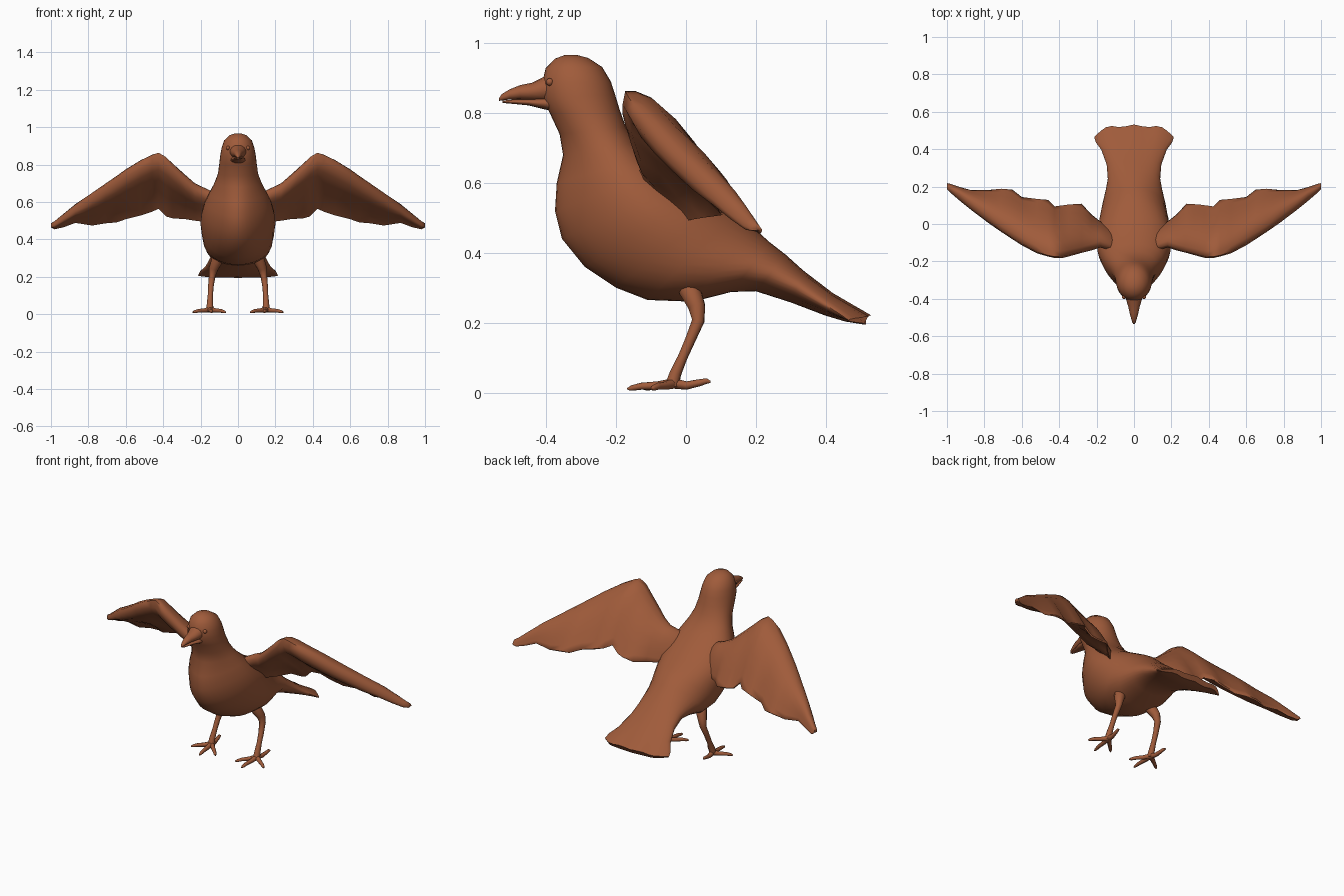
import bpy, bmesh
from math import sin, cos, pi
from mathutils import Vector

mat = bpy.data.materials.new("brown")
mat.diffuse_color = (0.35, 0.105, 0.043, 1)


def loft(name, rings, mirror=False, angle=60):
    """Skin a list of equal-length point rings and cap both ends."""
    bm = bmesh.new()
    rows = [[bm.verts.new(p) for p in r] for r in rings]
    n = len(rows[0])
    for a, b in zip(rows, rows[1:]):
        for i in range(n):
            j = (i + 1) % n
            bm.faces.new((a[i], a[j], b[j], b[i]))
    bm.faces.new(rows[0])
    bm.faces.new(rows[-1])
    bmesh.ops.recalc_face_normals(bm, faces=bm.faces)
    me = bpy.data.meshes.new(name)
    bm.to_mesh(me)
    bm.free()
    ob = bpy.data.objects.new(name, me)
    bpy.context.collection.objects.link(ob)
    finish(ob, mirror, angle)
    return ob


def finish(ob, mirror, angle=60):
    ob.data.materials.append(mat)
    bpy.ops.object.select_all(action='DESELECT')
    ob.select_set(True)
    bpy.context.view_layer.objects.active = ob
    bpy.ops.object.shade_smooth_by_angle(angle=angle * pi / 180)
    if mirror:
        ob.modifiers.new("mirror", 'MIRROR')


def oval(py, pz, qy, qz, w, egg=0, bow=0, n=32):
    """Ring between a lower/front point P and an upper/back point Q.
    egg narrows the front; bow curves and scallops the tail end."""
    pts = []
    for i in range(n):
        a = 2 * pi * i / n
        t = (1 - cos(a)) / 2
        s = sin(a)
        dip = bow * (s ** 4 + .3 * sin(pi * s / .64) ** 2)
        pts.append((w * s * (1 + egg * (t - .65)), py + (qy - py) * t - dip,
                    pz + (qz - pz) * t))
    return pts


def tube(name, path, mirror=True, n=10):
    """Round tube along (x, y, z, radius) points."""
    P = [Vector(p[:3]) for p in path]
    rings = []
    for i, p in enumerate(P):
        d = (P[min(i + 1, len(P) - 1)] - P[max(i - 1, 0)]).normalized()
        u = d.cross(Vector((1, 0.2, 0.1))).normalized()
        v = d.cross(u)
        r = path[i][3]
        rings.append([p + r * (cos(2 * pi * k / n) * u + sin(2 * pi * k / n) * v)
                      for k in range(n)])
    return loft(name, rings, mirror)


# Head, neck, torso and fanned tail as one skin
loft("body", [oval(*s) for s in [
    (-.345, .967, -.315, .967, .014), (-.375, .956, -.28, .958, .045),
    (-.402, .928, -.24, .932, .074), (-.412, .885, -.215, .89, .088),
    (-.412, .845, -.203, .853, .095), (-.39, .80, -.19, .81, .10),
    (-.362, .74, -.172, .76, .11, .15), (-.352, .68, -.145, .715, .132, .4),
    (-.37, .60, -.105, .675, .162, .6), (-.375, .52, -.06, .64, .187, .65),
    (-.355, .44, -.01, .60, .204, .6), (-.29, .36, .045, .57, .21, .45),
    (-.20, .30, .10, .54, .20, .25), (-.11, .265, .145, .515, .185, 0),
    (.02, .26, .19, .475, .163, -.25), (.13, .288, .24, .43, .147, -.15),
    (.20, .29, .285, .395, .14), (.30, .258, .335, .35, .146),
    (.40, .22, .42, .285, .175, 0, .01), (.46, .203, .48, .25, .205, 0, .025),
    (.515, .195, .532, .22, .213, 0, .045)]])

# Beak halves
loft("upper_beak", [oval(*s, n=14) for s in [
    (-.36, .82, -.36, .92, .05), (-.41, .833, -.405, .905, .042),
    (-.44, .836, -.44, .887, .032), (-.475, .839, -.475, .88, .024),
    (-.505, .839, -.505, .868, .016), (-.528, .836, -.528, .854, .009),
    (-.535, .835, -.535, .843, .003)]])
loft("lower_beak", [oval(*s, n=14) for s in [
    (-.36, .80, -.36, .85, .045), (-.41, .812, -.41, .845, .037),
    (-.45, .822, -.45, .840, .027), (-.49, .826, -.49, .839, .018),
    (-.525, .829, -.525, .836, .007)]])

# Eyes
bpy.ops.mesh.primitive_uv_sphere_add(segments=12, ring_count=8, radius=.011,
                                     location=(0, 0, 0))
eye = bpy.context.object
eye.name = "eyes"
for v in eye.data.vertices:
    v.co += Vector((.054, -.390, .889))
finish(eye, True)

# Wings: x, leading (y, z), trailing (y, z), thickness
upper = [(0, .1), (.05, .5), (.16, .9), (.35, 1), (.55, .85), (.75, .55), (.9, .27), (1, .1)]
lower = [(1, -.05), (.85, -.06), (.65, -.25), (.4, -.6), (.2, -.78), (.06, -.5)]
rings = []
for x, ly, lz, ty, tz, th in [
        (.06, -.15, .60, -.03, .42, .03), (.125, -.13, .648, -.005, .465, .04),
        (.18, -.115, .672, .01, .495, .045), (.23, -.135, .692, .05, .502, .05),
        (.28, -.152, .735, .105, .51, .053), (.35, -.17, .802, .10, .515, .055),
        (.385, -.178, .837, .095, .525, .055), (.425, -.178, .86, .09, .565, .053),
        (.46, -.172, .848, .125, .55, .055), (.52, -.153, .818, .13, .53, .057),
        (.60, -.108, .768, .14, .51, .057), (.65, -.078, .73, .18, .493, .056),
        (.71, -.038, .688, .185, .488, .053), (.78, .014, .64, .178, .476, .049),
        (.87, .082, .575, .178, .49, .04), (.93, .13, .528, .195, .467, .032),
        (.98, .17, .488, .213, .455, .022), (1.0, .185, .476, .218, .464, .014)]:
    L, D = Vector((x, ly, lz)), Vector((0, ty - ly, tz - lz))
    N = Vector((0, -D.z, D.y)).normalized() * th
    rings.append([L + D * u + N * h for u, h in upper + lower])
loft("wings", rings, True, 70)

# Legs and toes
tube("legs", [(.085, -.005, .34, .03), (.11, .012, .29, .032), (.13, .031, .245, .025),
              (.138, .035, .205, .018), (.145, .012, .15, .015), (.148, -.01, .10, .014),
              (.15, -.03, .055, .017), (.15, -.04, .02, .02)])
for name, x, y in [("inner_toe", .065, -.12), ("middle_toe", .14, -.168),
                   ("outer_toe", .242, -.10), ("back_toe", .165, .07)]:
    sx, sy = .15, -.035
    tip = .03 if y > 0 else .01
    tube(name, [(sx + (x - sx) * t, sy + (y - sy) * t, z, r) for t, z, r in [
        (0, .026, .015), (.35, .02, .012), (.7, (.02 + tip) / 2 + .003, .01),
        (.9, tip + .003, .008), (1, tip, .003)]], n=8)
